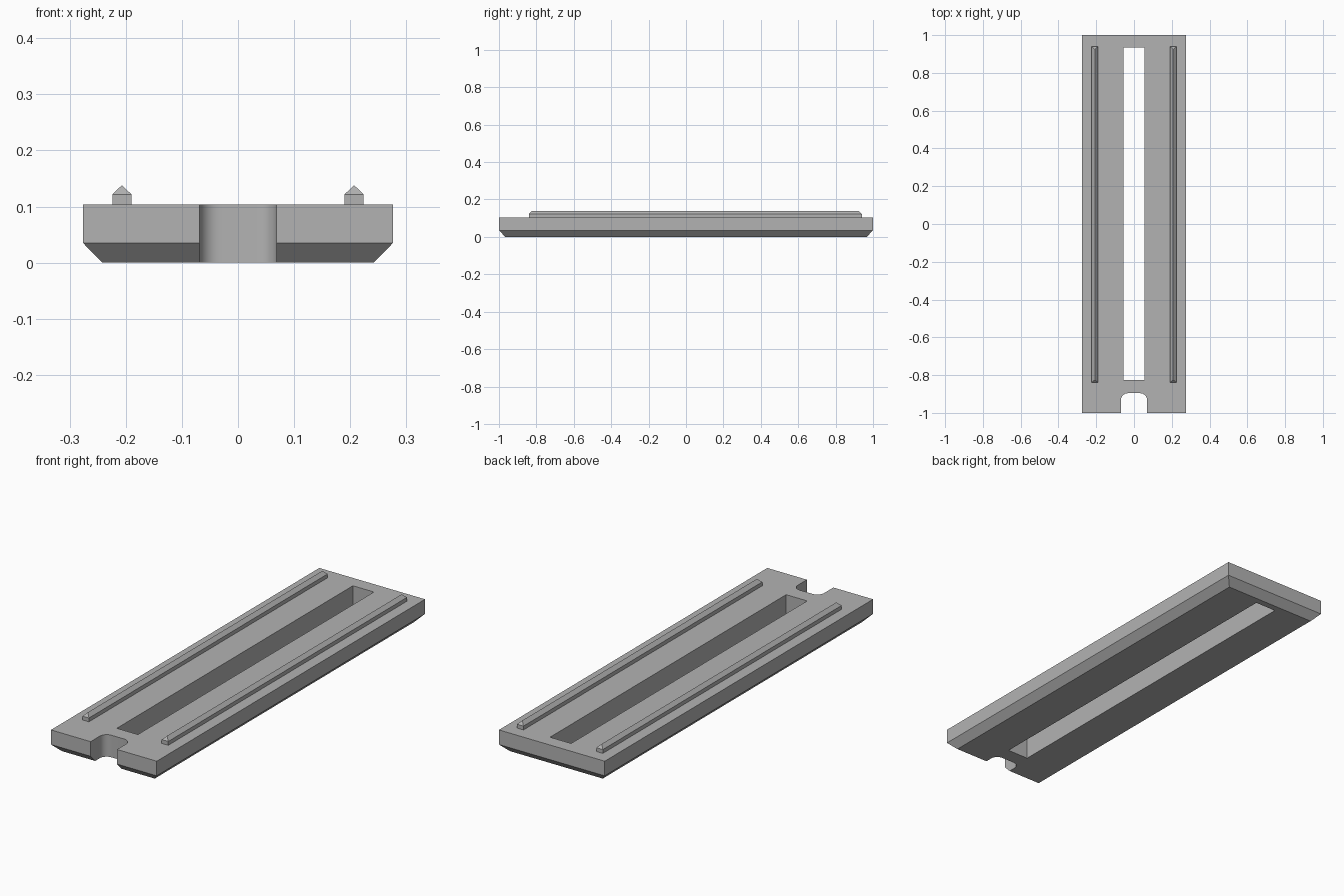
import bpy
import bmesh

cube = bpy.data.objects.get("Cube")
if cube:
    bpy.data.objects.remove(cube, do_unlink=True)

GREY = (0.45, 0.45, 0.45, 1)
grey = bpy.data.materials.new("plain grey")
grey.use_nodes = True
grey.diffuse_color = GREY
grey.node_tree.nodes["Principled BSDF"].inputs["Base Color"].default_value = GREY


def loft(name, center, levels, round_edges=0):
    """Stack rectangles (half width, half length, height) into a closed solid."""
    cx, cy = center
    bm = bmesh.new()
    rings = []
    for hx, hy, z in levels:
        corners = ((-hx, -hy), (hx, -hy), (hx, hy), (-hx, hy))
        rings.append([bm.verts.new((cx + x, cy + y, z)) for x, y in corners])
    bm.faces.new(rings[0][::-1])
    bm.faces.new(rings[-1])
    for low, high in zip(rings, rings[1:]):
        for i in range(4):
            j = (i + 1) % 4
            bm.faces.new((low[i], low[j], high[j], high[i]))
    # Collapse zero-width rectangles into a ridge line
    bmesh.ops.remove_doubles(bm, verts=bm.verts, dist=0.0001)
    if round_edges:
        upright = [e for e in bm.edges
                   if abs(e.verts[0].co.z - e.verts[1].co.z) > 0.01]
        bmesh.ops.bevel(bm, geom=upright, offset=round_edges, segments=8,
                        profile=0.5, affect='EDGES')
    bmesh.ops.recalc_face_normals(bm, faces=bm.faces)
    mesh = bpy.data.meshes.new(name)
    bm.to_mesh(mesh)
    bm.free()
    mesh.materials.append(grey)
    obj = bpy.data.objects.new(name, mesh)
    bpy.context.collection.objects.link(obj)
    return obj


def select_only(obj):
    bpy.ops.object.select_all(action='DESELECT')
    obj.select_set(True)
    bpy.context.view_layer.objects.active = obj


# Slab with a chamfered underside
TOP = 0.104
slab = loft("base_slab", (0, 0),
            [(0.242, 0.966, 0), (0.276, 1, 0.035), (0.276, 1, TOP)])

# Long through slot and rounded front notch
slot = loft("slot_cutter", (0, 0.055), [(0.055, 0.88, -0.1), (0.055, 0.88, 0.3)])
notch = loft("notch_cutter", (0, -1.0), [(0.069, 0.104, -0.1), (0.069, 0.104, 0.3)],
             round_edges=0.036)
for cutter in (slot, notch):
    cutter.hide_render = True
    cut = slab.modifiers.new(cutter.name, 'BOOLEAN')
    cut.operation = 'DIFFERENCE'
    cut.solver = 'EXACT'
    cut.object = cutter
    select_only(slab)
    bpy.ops.object.modifier_apply(modifier=cut.name)
    bpy.data.objects.remove(cutter, do_unlink=True)
select_only(slab)
bpy.ops.object.shade_smooth_by_angle()

# Two narrow rails with hipped ridges
for side, sign in (("left", 1), ("right", -1)):
    loft(side + "_rail", (sign * 0.207, 0.05),
         [(0.017, 0.89, TOP), (0.017, 0.89, 0.122), (0, 0.874, 0.138)])
